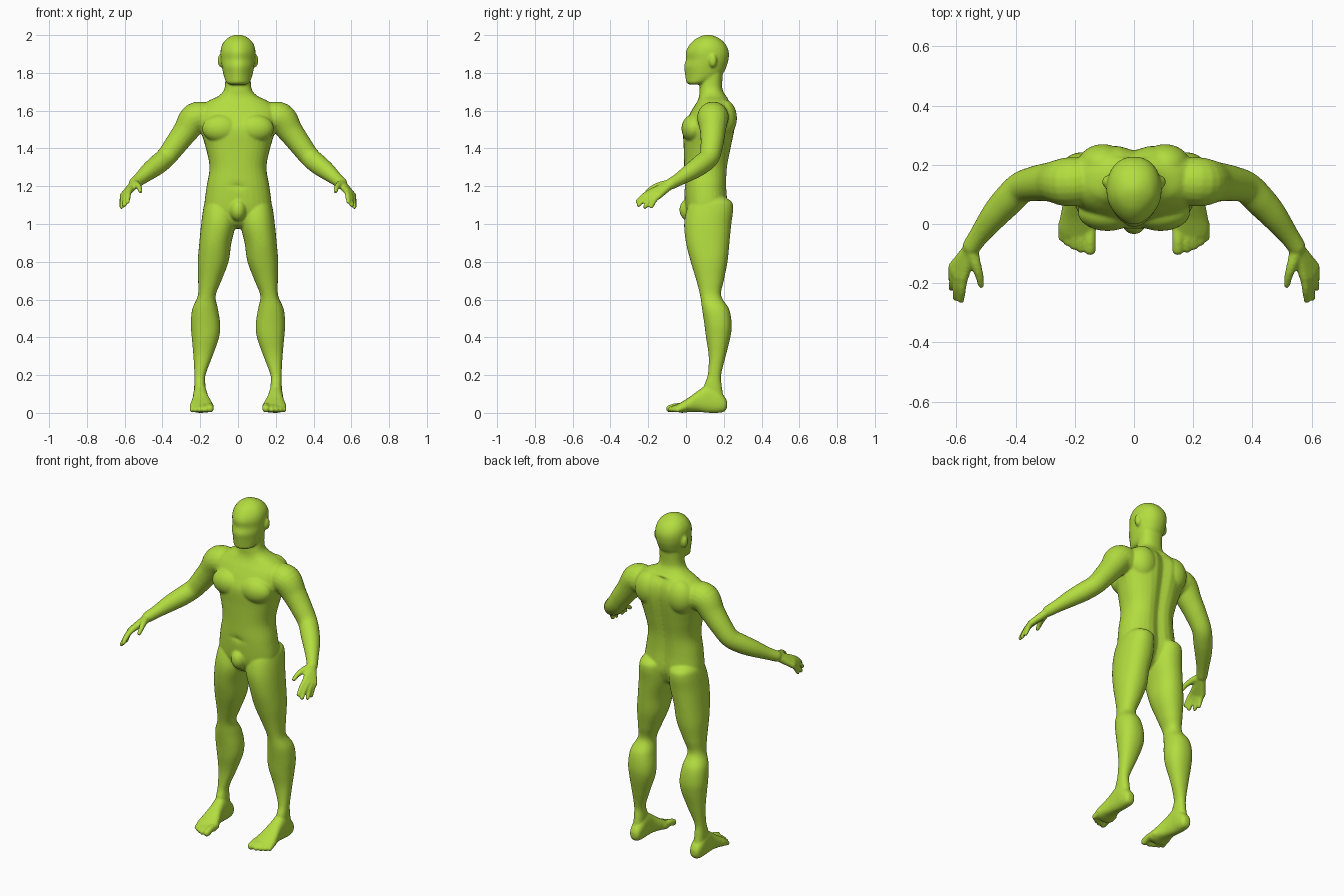
import bpy, bmesh, math
from mathutils import Vector, Matrix

if "Cube" in bpy.data.objects:
    bpy.data.objects.remove(bpy.data.objects["Cube"])

bm = bmesh.new()
SIDES = 32


def smooth_rows(rows, steps=6):
    """Catmull-Rom interpolation of every column."""
    out = []
    for i in range(len(rows) - 1):
        p0, p1, p2 = rows[max(i - 1, 0)], rows[i], rows[i + 1]
        p3 = rows[min(i + 2, len(rows) - 1)]
        for s in range(steps):
            t = s / steps
            out.append([b + t * ((c - a) + t * ((2 * a - 5 * b + 4 * c - d)
                        + t * (3 * (b - c) + d - a))) / 2
                        for a, b, c, d in zip(p0, p1, p2, p3)])
    return out + [list(rows[-1])]


def bridge(rings):
    """Closed skin over a list of point rings."""
    loops = [[bm.verts.new(p) for p in ring] for ring in rings]
    n = len(loops[0])
    faces = [bm.faces.new(loops[0]), bm.faces.new(loops[-1][::-1])]
    for a, b in zip(loops, loops[1:]):
        for i in range(n):
            j = (i + 1) % n
            faces.append(bm.faces.new((a[j], a[i], b[i], b[j])))
    bmesh.ops.recalc_face_normals(bm, faces=faces)


def loft(rows, power=2.0, upright=True, shape=None):
    """Rows are (station, side min, side max, depth min, depth max)."""
    rings = []
    for t, a0, a1, b0, b1 in smooth_rows(rows):
        ring = []
        for k in range(SIDES):
            ang = 2 * math.pi * k / SIDES
            c, s = math.cos(ang), math.sin(ang)
            a = (a0 + a1) / 2 + (a1 - a0) / 2 * math.copysign(abs(c) ** (2 / power), c)
            b = (b0 + b1) / 2 + (b1 - b0) / 2 * math.copysign(abs(s) ** (2 / power), s)
            p = Vector((a, b, t) if upright else (a, t, b))
            ring.append(shape(p, s) if shape else p)
        rings.append(ring)
    bridge(rings)


def blob(centre, radii):
    m = Matrix.Translation(centre) @ Matrix.Diagonal((*radii, 1))
    bmesh.ops.create_uvsphere(bm, u_segments=24, v_segments=16, radius=1, matrix=m)


def limb(path):
    """Round tube with ball ends; path points are (x, y, z, radius)."""
    pts = smooth_rows(path)
    rings = []
    for i, (x, y, z, r) in enumerate(pts):
        d = Vector(pts[min(i + 1, len(pts) - 1)][:3]) - Vector(pts[max(i - 1, 0)][:3])
        u = d.cross(Vector((0.3, 0.5, 1))).normalized()
        v = d.cross(u).normalized()
        angs = [2 * math.pi * k / 20 for k in range(20)]
        rings.append([Vector((x, y, z)) + r * (math.cos(a) * u + math.sin(a) * v) for a in angs])
    bridge(rings)
    for x, y, z, r in (pts[0], pts[-1]):
        blob((x, y, z), (r, r, r))


# Leg with buttock, knee and calf
loft([(1.15, .06, .14, .08, .19), (1.12, .025, .172, .03, .24), (1.08, .014, .184, .005, .25),
      (1.0, .012, .195, -.01, .24), (.9, .035, .205, 0, .23), (.8, .05, .213, .025, .22),
      (.7, .088, .211, .055, .2), (.62, .118, .213, .075, .186), (.55, .106, .242, .085, .228),
      (.47, .094, .25, .097, .242), (.4, .1, .245, .106, .235), (.3, .135, .236, .12, .21),
      (.2, .172, .231, .115, .186), (.14, .172, .232, .095, .19), (.07, .172, .232, .1, .2)], 2.2)

# Foot, heel to ball
loft([(.218, .185, .215, .03, .06), (.205, .17, .23, .008, .085), (.17, .163, .238, 0, .12),
      (.12, .162, .238, 0, .15), (.07, .155, .24, .005, .122), (.02, .138, .25, .005, .085),
      (-.02, .128, .256, 0, .06), (-.045, .14, .245, .005, .045)], 2.4, upright=False)

# Toes
for x, tip, r in ((.148, -.086, .02), (.179, -.083, .015), (.203, -.073, .015),
                  (.225, -.06, .0145), (.243, -.045, .014)):
    limb([(x, 0, .034, r), (x, tip + .035, .032, r), (x, tip, r + .002, r)])

# Arm from shoulder to wrist
limb([(.16, .145, 1.56, .08), (.225, .142, 1.56, .083), (.278, .142, 1.49, .068),
      (.33, .137, 1.42, .06), (.38, .123, 1.355, .054), (.425, .08, 1.315, .053),
      (.47, .03, 1.28, .047), (.52, -.035, 1.238, .035), (.548, -.075, 1.215, .031)])

# Hand: palm bones continuing into fingers, then the thumb
WRIST = (.548, -.078, 1.213, .024)
for knuckle, tip in (((.576, -.182, 1.172), (.584, -.258, 1.118)),
                     ((.592, -.178, 1.161), (.602, -.25, 1.1)),
                     ((.604, -.163, 1.153), (.616, -.217, 1.09)),
                     ((.611, -.145, 1.148), (.618, -.184, 1.092))):
    limb([WRIST, (*knuckle, .017)])
    mid = [(a + b) / 2 for a, b in zip(knuckle, tip)]
    mid[2] += .008
    limb([(*knuckle, .0155), (*mid, .0135), (*tip, .0115)])
limb([(.55, -.09, 1.212, .024), (.533, -.14, 1.205, .018), (.522, -.175, 1.192, .0145),
      (.516, -.206, 1.172, .0115)])

# Ear, chest muscle and shoulder blade
blob((.088, .142, 1.865), (.02, .022, .036))
blob((.09, .04, 1.505), (.1, .064, .075))
blob((.105, .2, 1.56), (.085, .07, .1))

# Copy the limbs to the other side
copy = bmesh.ops.duplicate(bm, geom=bm.verts[:] + bm.edges[:] + bm.faces[:])["geom"]
bmesh.ops.scale(bm, vec=(-1, 1, 1), verts=[g for g in copy if isinstance(g, bmesh.types.BMVert)])
bmesh.ops.reverse_faces(bm, faces=[g for g in copy if isinstance(g, bmesh.types.BMFace)])


def torso_shape(p, s):
    """Spine groove behind, navel in front."""
    groove = .02 * math.exp(-(p.x / .035) ** 2)
    if s > 0 and p.z < 1.66:
        p.y -= groove
    elif s < 0:
        p.y += .5 * groove * math.exp(-((p.z - 1.2) / .015) ** 2)
    return p


# Torso and neck
loft([(z, -w, w, f, b) for z, w, f, b in (
    (.975, .03, .07, .15), (1.0, .1, .03, .19), (1.05, .165, .005, .215), (1.1, .178, -.005, .225),
    (1.2, .166, -.01, .22), (1.3, .151, -.01, .225), (1.4, .17, -.012, .243),
    (1.5, .2, -.015, .262), (1.56, .215, .008, .268), (1.61, .21, .035, .26),
    (1.65, .16, .06, .235), (1.68, .1, .07, .21), (1.72, .071, .072, .192), (1.8, .068, .08, .195))],
    2.3, shape=torso_shape)
blob((0, .018, 1.075), (.045, .053, .06))


def face_shape(p, s):
    """Taper the face towards its centre line."""
    if s < 0:
        p.x *= 1 - .3 * s * s
    return p


# Head
loft([(z, -w, w, f, b) for z, w, f, b in (
    (1.738, .042, .02, .08), (1.748, .06, .002, .12), (1.77, .071, -.002, .165),
    (1.8, .079, -.006, .198), (1.835, .086, -.01, .215), (1.87, .091, 0, .225),
    (1.91, .093, -.001, .227), (1.945, .086, .016, .214), (1.975, .066, .044, .187),
    (1.993, .039, .076, .155), (2.002, .012, .105, .127))], 2.2, shape=face_shape)

# One continuous skin
mesh = bpy.data.meshes.new("body")
bm.to_mesh(mesh)
bm.free()
body = bpy.data.objects.new("body", mesh)
bpy.context.collection.objects.link(body)

skin = bpy.data.materials.new("lime green")
skin.use_nodes = True
LIME = (.45, .72, .05, 1)
skin.diffuse_color = LIME
skin.node_tree.nodes["Principled BSDF"].inputs["Base Color"].default_value = LIME
mesh.materials.append(skin)

remesh = body.modifiers.new("merge", "REMESH")
remesh.mode = "VOXEL"
remesh.voxel_size = .006
remesh.use_smooth_shade = True
soften = body.modifiers.new("soften", "SMOOTH")
soften.factor = .5
soften.iterations = 7
